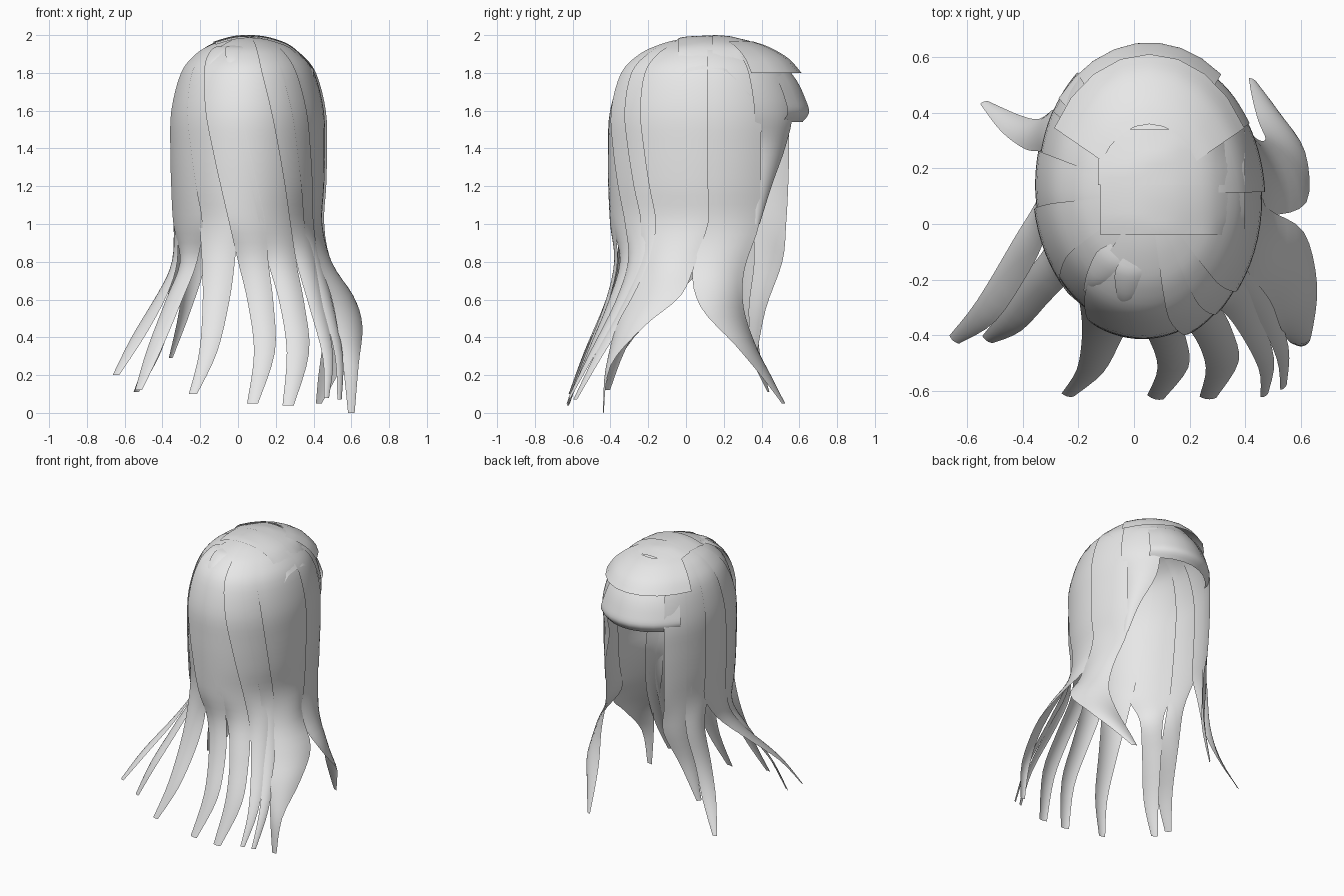
import bpy, math
from mathutils import Vector

if "Cube" in bpy.data.objects:
    bpy.data.objects.remove(bpy.data.objects["Cube"], do_unlink=True)

mat = bpy.data.materials.new("light_grey_hair")
mat.use_nodes = True
mat.diffuse_color = (0.8, 0.8, 0.8, 1)
mat.node_tree.nodes["Principled BSDF"].inputs["Base Color"].default_value = (0.8, 0.8, 0.8, 1)

CX, CY, RX, RY = 0.055, 0.11, 0.41, 0.53      # head ellipse
PROFILE = [(1.99, 0.01), (1.98, 0.25), (1.95, 0.47), (1.9, 0.67), (1.8, 0.86),
           (1.6, 0.985), (1.4, 1.0), (1.2, 0.99), (1.0, 0.965)]
N = 8                                          # faces across a strand
STEPS = 4                                      # rows between key rows


def shell(az, z, s):
    """Point on the head; seams at the back lean towards the whorl."""
    a = math.radians(az)
    lean = 28 * max(0, -math.sin(a)) * max(0, min(1, (z - 1) / 0.85))
    a -= math.radians(lean)
    return Vector((CX + RX * s * math.cos(a), CY + RY * s * math.sin(a), z))


def shell_row(a0, a1, z, s, tilt=0.0):
    """Row round the head; tilt raises one edge over the neighbour."""
    return [shell(a0 + (a1 - a0) * i / N, z, s + tilt * s * (0.5 - i / N)) for i in range(N + 1)]


def tail_row(x, y, z, w, yaw):
    """Gently cupped row facing the yaw direction."""
    a = math.radians(yaw)
    side = Vector((-math.sin(a), math.cos(a), 0))
    out = Vector((math.cos(a), math.sin(a), 0))
    row = []
    for i in range(N + 1):
        u = i / N - 0.5
        row.append(Vector((x, y, z)) + side * (w * u) - out * (w * 0.5 * u * u))
    return row


def spline(p0, p1, p2, p3, t):
    return 0.5 * (2 * p1 + (p2 - p0) * t + (2 * p0 - 5 * p1 + 4 * p2 - p3) * t * t
                  + (3 * p1 - p0 - 3 * p2 + p3) * t ** 3)


def sheet(name, keys):
    """Smooth sheet through key rows."""
    rows = []
    last = len(keys) - 1
    for k in range(last):
        quad = [keys[max(0, min(last, k + d))] for d in (-1, 0, 1, 2)]
        for j in range(STEPS):
            rows.append([spline(*(q[i] for q in quad), j / STEPS) for i in range(N + 1)])
    rows.append(keys[-1])
    n = N + 1
    faces = [(r * n + i, (r + 1) * n + i, (r + 1) * n + i + 1, r * n + i + 1)
             for r in range(len(rows) - 1) for i in range(N)]
    mesh = bpy.data.meshes.new(name)
    mesh.from_pydata([p for r in rows for p in r], [], faces)
    mesh.materials.append(mat)
    mesh.shade_smooth()
    ob = bpy.data.objects.new(name, mesh)
    bpy.context.collection.objects.link(ob)


def strand(name, a0, a1, tail, z_end=1.0, lift=0.0):
    """Strand over the head from a0 to a1 degrees, then a free tail."""
    keys = [shell_row(a0 - 1.5, a1 + 1.5, z, s * (1 + lift), 0.03)
            for z, s in PROFILE if z >= z_end - 0.001]
    sheet(name, keys + [tail_row(*t) for t in tail])


# Side strands that flare into wide lobes
strand("left_front_strand", 2, 32, [
    (0.50, 0.18, 0.76, 0.28, 12), (0.575, 0.21, 0.56, 0.27, 33),
    (0.545, 0.335, 0.36, 0.20, 57), (0.48, 0.44, 0.19, 0.11, 62), (0.43, 0.52, 0.05, 0.035, 60)])
strand("left_wide_strand", 330, 362, [
    (0.49, -0.08, 0.80, 0.26, -12), (0.583, -0.17, 0.62, 0.28, -25),
    (0.610, -0.31, 0.46, 0.20, -42), (0.60, -0.42, 0.25, 0.085, -75), (0.60, -0.44, 0.0, 0.035, -90)])
strand("right_front_outer_strand", 148, 167, [
    (-0.33, 0.34, 0.80, 0.16, 165), (-0.38, 0.33, 0.55, 0.12, 155),
    (-0.45, 0.37, 0.32, 0.09, 130), (-0.54, 0.44, 0.11, 0.03, 110)])
strand("right_front_inner_strand", 129, 150, [
    (-0.25, 0.45, 0.80, 0.19, 142), (-0.29, 0.385, 0.55, 0.11, 145),
    (-0.36, 0.36, 0.29, 0.035, 145)], lift=0.02)

# Back strands, listed round the head
strand("right_side_strand", 165, 192, [
    (-0.35, 0.03, 0.80, 0.17, 185), (-0.42, -0.12, 0.62, 0.13, 205),
    (-0.54, -0.32, 0.40, 0.10, 222), (-0.65, -0.42, 0.20, 0.045, 230)])
strand("right_back_side_strand", 190, 230, [
    (-0.28, -0.14, 0.80, 0.17, 212), (-0.35, -0.23, 0.60, 0.13, 222),
    (-0.45, -0.36, 0.34, 0.10, 230), (-0.53, -0.42, 0.12, 0.045, 235)])
strand("back_right_strand", 229, 259, [
    (-0.11, -0.36, 0.80, 0.18, 255), (-0.12, -0.43, 0.58, 0.14, 262),
    (-0.16, -0.54, 0.32, 0.095, 262), (-0.24, -0.62, 0.10, 0.045, 255)], lift=-0.04)
strand("back_middle_strand", 257, 282, [
    (0.08, -0.38, 0.80, 0.16, 268), (0.12, -0.43, 0.58, 0.135, 270),
    (0.14, -0.53, 0.32, 0.11, 270), (0.075, -0.63, 0.05, 0.06, 255)])
strand("back_left_strand", 280, 307, [
    (0.24, -0.34, 0.80, 0.16, 290), (0.29, -0.41, 0.58, 0.135, 285),
    (0.32, -0.52, 0.32, 0.12, 280), (0.265, -0.63, 0.04, 0.06, 265)], lift=-0.025)
strand("back_left_thin_strand", 305, 322, [
    (0.37, -0.28, 0.80, 0.13, 308), (0.42, -0.36, 0.58, 0.10, 305),
    (0.48, -0.51, 0.30, 0.065, 300), (0.47, -0.62, 0.08, 0.03, 295)])
strand("left_back_side_strand", 319, 333, [
    (0.42, -0.22, 0.80, 0.12, 322), (0.48, -0.31, 0.58, 0.085, 318),
    (0.54, -0.47, 0.30, 0.06, 315), (0.54, -0.59, 0.07, 0.03, 310)], lift=-0.006)

# Short pointed lock beside the face
strand("left_temple_lock", 30, 60, [
    (0.335, 0.465, 1.42, 0.21, 39), (0.37, 0.42, 1.20, 0.10, 36), (0.39, 0.38, 1.0, 0.03, 33)],
    z_end=1.6)

# Crown over the forehead
strand("forehead_cap", 33, 131, [], z_end=1.8, lift=-0.005)


# Two overlapping fringe layers sweeping across the brow
def fringe(name, a0, a1, rows):
    sheet(name, [shell_row(a0, a1, z, s) for z, s in rows])


fringe("upper_fringe", 28, 152, [(1.965, 0.47), (1.935, 0.63), (1.875, 0.82), (1.80, 0.945)])
fringe("lower_fringe", 52, 141, [(1.87, 0.74), (1.76, 0.90), (1.66, 0.99), (1.59, 1.025), (1.54, 0.96)])


# Flat bands swept sideways over the top from the parting
def top_band(name, y0, y1, x0, x1, lift):
    rows = []
    for k in range(6):
        x = x0 + (x1 - x0) * k / 5
        row = []
        for i in range(N + 1):
            y = y0 + (y1 - y0) * i / N
            r = max(0.011, math.hypot((x - CX) / RX, (y - CY) / RY))
            for (za, sa), (zb, sb) in zip(PROFILE, PROFILE[1:6]):
                if sa <= r <= sb:
                    z = za + (zb - za) * (r - sa) / (sb - sa)
                    break
            row.append(Vector((x, y, z + lift)))
        rows.append(row)
    sheet(name, rows)


top_band("front_top_band", 0.14, 0.34, -0.13, 0.40, 0.013)
top_band("rear_top_band", -0.04, 0.17, -0.12, 0.40, 0.009)

# Small tufts where the strands meet at the whorl
for i, (x, y, yaw) in enumerate([(-0.10, -0.14, 235), (-0.02, -0.19, 265)]):
    a = math.radians(yaw)
    dx, dy = math.cos(a), math.sin(a)
    sheet(f"whorl_tuft_{i + 1}", [
        tail_row(x - 0.06 * dx, y - 0.06 * dy, 1.945, 0.05, yaw),
        tail_row(x, y, 1.93, 0.10, yaw),
        tail_row(x + 0.08 * dx, y + 0.08 * dy, 1.87, 0.07, yaw),
        tail_row(x + 0.13 * dx, y + 0.13 * dy, 1.79, 0.02, yaw)])
